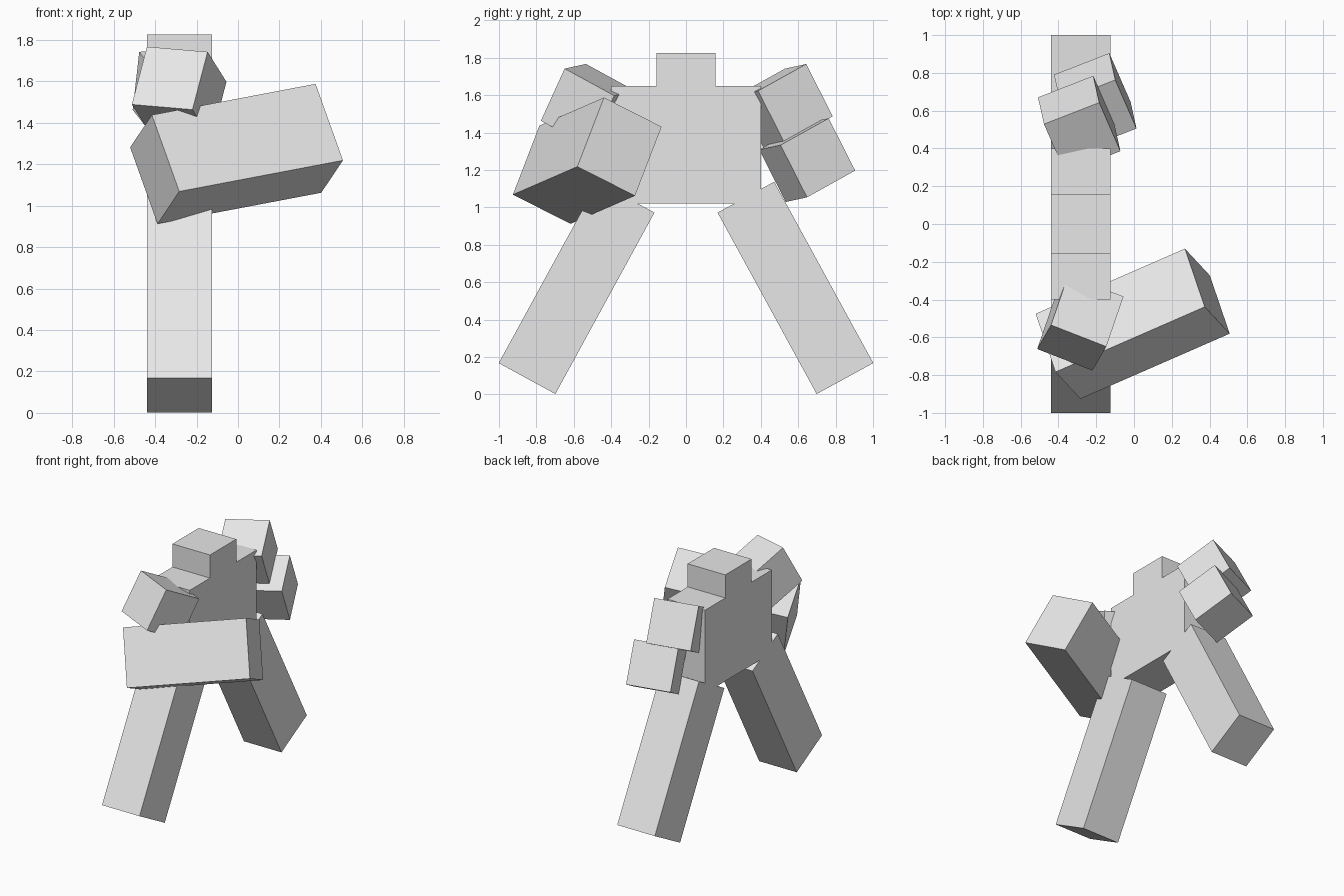
import bpy
from mathutils import Matrix, Vector

cube = bpy.data.objects.get("Cube")
if cube:
    bpy.data.objects.remove(cube, do_unlink=True)

grey = bpy.data.materials.new("light_grey")
grey.use_nodes = True
grey.diffuse_color = (0.8, 0.8, 0.8, 1)
grey.node_tree.nodes["Principled BSDF"].inputs["Base Color"].default_value = (0.8, 0.8, 0.8, 1)


def block(name, centre, size, x_axis=(1, 0, 0), z_axis=(0, 0, 1)):
    """Flat-faced box, its local x and z pointing along the given axes."""
    x = Vector(x_axis).normalized()
    y = Vector(z_axis).cross(x).normalized()
    turn = Matrix((x, y, x.cross(y))).transposed().to_4x4()
    bpy.ops.mesh.primitive_cube_add(size=1)
    obj = bpy.context.object
    obj.name = obj.data.name = name
    obj.matrix_world = Matrix.Translation(centre) @ turn @ Matrix.Diagonal((*size, 1))
    obj.data.materials.append(grey)
    return obj


DEPTH = 0.315      # shared thickness of body and limbs
MID = -0.282       # centre plane of the body in x

# Torso and head
block("torso", (MID, 0, 1.335), (DEPTH, 0.8, 0.63))
block("head", (MID, 0, 1.735), (DEPTH, 0.315, 0.18))

# Legs spread apart in y
for name, side in (("front_leg", -1), ("back_leg", 1)):
    block(name, (MID, side * 0.585, 0.57), (DEPTH, 0.345, 1.105),
          z_axis=(0, -side * 0.53, 0.97))

# Front arm: upper block and long forearm reaching across
block("front_upper_arm", (-0.284, -0.523, 1.543), (DEPTH,) * 3,
      (0.295, -0.115, -0.025), (0.073, 0.125, 0.275))
block("front_forearm", (-0.007, -0.528, 1.25), (0.875, 0.361, 0.417),
      (0.79, 0.345, 0.15), (-0.125, 0.145, 0.37))

# Back arm: two matching blocks
for name, centre in (("back_upper_arm", (-0.29, 0.528, 1.543)),
                     ("back_forearm", (-0.205, 0.648, 1.253))):
    block(name, centre, (DEPTH,) * 3, (0.295, 0.115, 0.025), (0.03, -0.14, 0.275))
